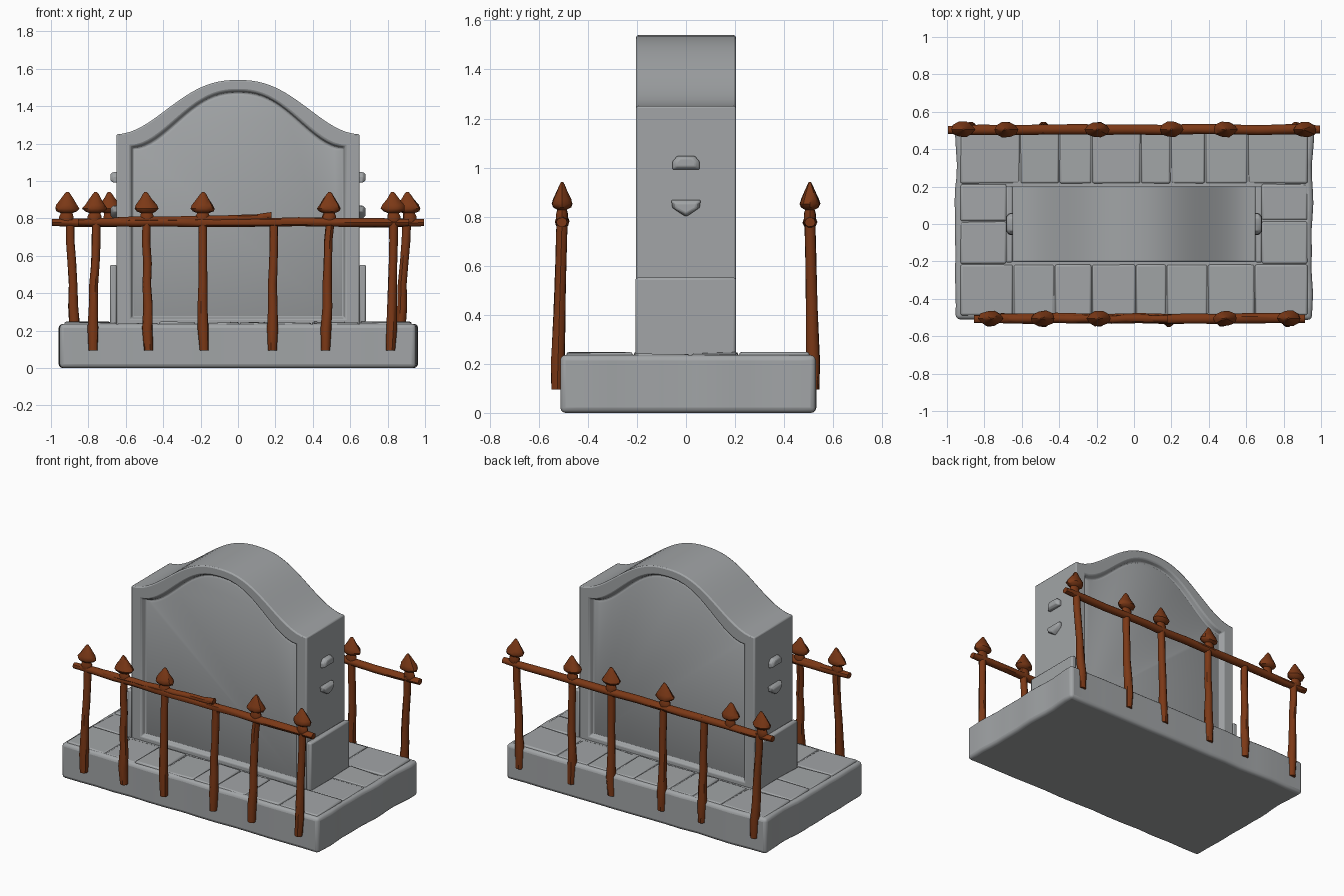
import bpy, bmesh, math, random
from mathutils import Vector, noise

if "Cube" in bpy.data.objects:
    bpy.data.objects.remove(bpy.data.objects["Cube"])

random.seed(4)

def material(name, rgb):
    m = bpy.data.materials.new(name)
    m.diffuse_color = (*rgb, 1)
    m.use_nodes = True
    m.node_tree.nodes["Principled BSDF"].inputs["Base Color"].default_value = m.diffuse_color
    return m

STONE = material("grey stone", (0.36, 0.375, 0.385))
RUST = material("rusty iron", (0.20, 0.040, 0.008))

def finish(name, bm, mat, bevel=0, segs=2, angle=40):
    bmesh.ops.recalc_face_normals(bm, faces=bm.faces[:])
    me = bpy.data.meshes.new(name)
    bm.to_mesh(me)
    bm.free()
    me.materials.append(mat)
    ob = bpy.data.objects.new(name, me)
    bpy.context.collection.objects.link(ob)
    if bevel:
        b = ob.modifiers.new("bevel", 'BEVEL')
        b.width, b.segments, b.limit_method = bevel, segs, 'ANGLE'
        b.angle_limit = math.radians(angle)
    bpy.ops.object.select_all(action='DESELECT')
    ob.select_set(True)
    bpy.context.view_layer.objects.active = ob
    bpy.ops.object.shade_smooth_by_angle(angle=math.radians(40))
    return ob

def box_bm(x0, x1, y0, y1, z0, z1):
    bm = bmesh.new()
    bmesh.ops.create_cube(bm, size=1)
    for v in bm.verts:
        v.co = Vector(((x0, x1)[v.co.x > 0], (y0, y1)[v.co.y > 0], (z0, z1)[v.co.z > 0]))
    return bm

def tube(name, path, axis='Z', sy=1.0, n=10, lumps=0.0, lean=0.0):
    """Rings along a path of (x, y, z, radius); capped at both ends."""
    bm = bmesh.new()
    rings = []
    for x, y, z, r in path:
        ring = []
        for i in range(n):
            a = 2 * math.pi * i / n
            k = r * (1 + random.uniform(-lumps, lumps))
            c, s = k * math.cos(a), k * math.sin(a) * sy
            p = (x + c + lean * (z - path[0][2]), y + s, z) if axis == 'Z' else (x, y + c, z + s)
            ring.append(bm.verts.new(p))
        rings.append(ring)
    for a, b in zip(rings, rings[1:]):
        for i in range(n):
            j = (i + 1) % n
            bm.faces.new((a[i], a[j], b[j], b[i]))
    bm.faces.new(rings[0])
    bm.faces.new(rings[-1])
    return finish(name, bm, RUST)

# --- worn stone plinth
bm = box_bm(-0.955, 0.955, -0.51, 0.525, 0, 0.236)
bmesh.ops.subdivide_edges(bm, edges=[e for e in bm.edges if abs(e.verts[0].co.z - e.verts[1].co.z) < 0.01],
                          cuts=14, use_grid_fill=True)
for v in bm.verts:
    n = noise.noise(Vector((v.co.x * 5, v.co.y * 5, 0)))
    v.co.x += 0.016 * n * (abs(v.co.x) > 0.95)
    v.co.y += 0.010 * n * (abs(v.co.y) > 0.505)
finish("plinth", bm, STONE, 0.022, 3, 50)

# --- paving slabs around the top of the plinth
def slab(x0, x1, y0, y1):
    g = 0.002
    bm = box_bm(x0 + g, x1 - g, y0 + g, y1 - g, 0.15, 0.242)
    for v in bm.verts:
        if v.co.z > 0.2:
            v.co.z += random.uniform(-0.005, 0.007)
    finish("paving_slab", bm, STONE, 0.010)

for y0, y1 in ((-0.49, -0.215), (0.215, 0.505)):
    xs = [-0.93, -0.63, -0.40, -0.22, 0.03, 0.20, 0.40, 0.62, 0.93]
    xs = [xs[0]] + [x + random.uniform(-0.03, 0.03) for x in xs[1:-1]] + [xs[-1]]
    for x0, x1 in zip(xs, xs[1:]):
        slab(x0, x1, y0, y1)
for x0, x1 in ((-0.93, -0.68), (0.68, 0.93)):
    ym = random.uniform(-0.03, 0.03)
    slab(x0, x1, -0.215, ym)
    slab(x0, x1, ym, 0.215)

# --- headstone: arched outline with a sunken panel on both faces
SEG = 36
def outline(w, zb, zs, zt):
    pts = [(-w, zb), (w, zb)]
    for i in range(SEG + 1):
        t = 1 - 2 * i / SEG
        f = 0.5 + 0.5 * math.cos(math.pi * abs(t) ** 1.2)
        pts.append((w * t, zs + (zt - zs) * f))
    return pts

OUT = (0.65, 0.20, 1.25, 1.54)
RIM = (0.575, 0.262, 1.187, 1.485)
DIP = (0.562, 0.272, 1.175, 1.472)
PANEL = (0.545, 0.285, 1.160, 1.455)
layers = [(PANEL, -0.178), (DIP, -0.170), (RIM, -0.203), (OUT, -0.203),
          (OUT, 0.203), (RIM, 0.203), (DIP, 0.170), (PANEL, 0.178)]
bm = bmesh.new()
rings = [[bm.verts.new((x, y, z)) for x, z in outline(*o)] for o, y in layers]
for a, b in zip(rings, rings[1:]):
    for i in range(len(a)):
        j = (i + 1) % len(a)
        bm.faces.new((a[i], a[j], b[j], b[i]))
bm.faces.new(rings[0])
bm.faces.new(rings[-1])
finish("headstone", bm, STONE, 0.008)

for s in (-1, 1):
    # --- side buttress blocks
    x0, x1 = sorted((s * 0.648, s * 0.685))
    finish("side_block", box_bm(x0, x1, -0.206, 0.204, 0.2, 0.552), STONE, 0.01)
    # --- carved studs: a bar above and a pointed one below
    bar = [(-0.055, 0.992), (0.055, 0.992), (0.055, 1.025), (0.035, 1.048), (-0.035, 1.048), (-0.055, 1.025)]
    drop = [(-0.055, 0.835), (-0.02, 0.812), (0.0, 0.80), (0.02, 0.812), (0.055, 0.835), (0.06, 0.868), (-0.06, 0.868)]
    for name, pts in (("bar_stud", bar), ("pointed_stud", drop)):
        bm = bmesh.new()
        cz = sum(p[1] for p in pts) / len(pts)
        lo = [bm.verts.new((s * 0.63, y, z)) for y, z in pts]
        mid = [bm.verts.new((s * 0.668, y, z)) for y, z in pts]
        hi = [bm.verts.new((s * 0.682, y * 0.7, cz + (z - cz) * 0.6)) for y, z in pts]
        for a, b in ((lo, mid), (mid, hi)):
            for i in range(len(pts)):
                j = (i + 1) % len(pts)
                bm.faces.new((a[i], a[j], b[j], b[i]))
        bm.faces.new(lo)
        bm.faces.new(hi)
        finish(name, bm, STONE, 0.005)

# --- iron railings
def rail(name, x0, x1, y, z0, z1, r=0.027):
    path = []
    for i in range(13):
        t = i / 12
        k = 0.8 if i in (0, 12) else 1
        path.append((x0 + (x1 - x0) * t, y + random.uniform(-0.003, 0.003),
                     z0 + (z1 - z0) * t + random.uniform(-0.003, 0.003), r * k))
    tube(name, path, 'X', 0.9, lumps=0.05)

def post(name, xt, xb, yt, yb):
    path = []
    for i in range(7):
        t = i / 6
        r = (0.024, 0.029, 0.026, 0.024, 0.023, 0.023, 0.023)[i]
        path.append((xb + (xt - xb) * t + random.uniform(-0.004, 0.004),
                     yb + (yt - yb) * t, 0.095 + 0.70 * t, r))
    tube(name, path, lumps=0.06)

def finial(name, x, y, lean):
    prof = [(0.765, 0.026), (0.785, 0.036), (0.81, 0.037), (0.828, 0.030), (0.838, 0.055),
            (0.852, 0.064), (0.872, 0.055), (0.905, 0.032), (0.93, 0.016), (0.942, 0.006)]
    tube(name, [(x, y, z, r) for z, r in prof], sy=0.66, lumps=0.08, lean=lean)

# front: the rail is split near one headless post
rail("front_rail", -0.855, 0.915, -0.505, 0.782, 0.778)
rail("front_rail_splinter", -0.70, 0.18, -0.507, 0.785, 0.806, 0.021)
tube("front_splinter_tip", [(0.04, -0.507, 0.800, 0.012), (0.13, -0.507, 0.810, 0.018),
                            (0.18, -0.507, 0.815, 0.020)], 'X')
for xt, xb in ((-0.76, -0.775), (-0.49, -0.48), (-0.19, -0.185), (0.19, 0.185), (0.49, 0.47), (0.83, 0.815)):
    post("front_post", xt, xb, -0.505, -0.525)
for x, l in ((-0.77, 0.05), (-0.485, -0.05), (-0.19, 0.02), (0.485, 0.03), (0.835, -0.05)):
    finial("front_finial", x, -0.505, l)

# back: one finial has slipped off its post
rail("back_rail", -0.995, 0.995, 0.505, 0.777, 0.777)
for xt, xb in ((-0.90, -0.87), (-0.49, -0.48), (-0.19, -0.185), (0.20, 0.19), (0.49, 0.48), (0.90, 0.865)):
    post("back_post", xt, xb, 0.505, 0.520)
for x, l in ((-0.92, 0.05), (-0.68, -0.05), (-0.2, 0.03), (0.2, 0.0), (0.485, 0.03), (0.92, -0.08)):
    finial("back_finial", x, 0.505, l)
